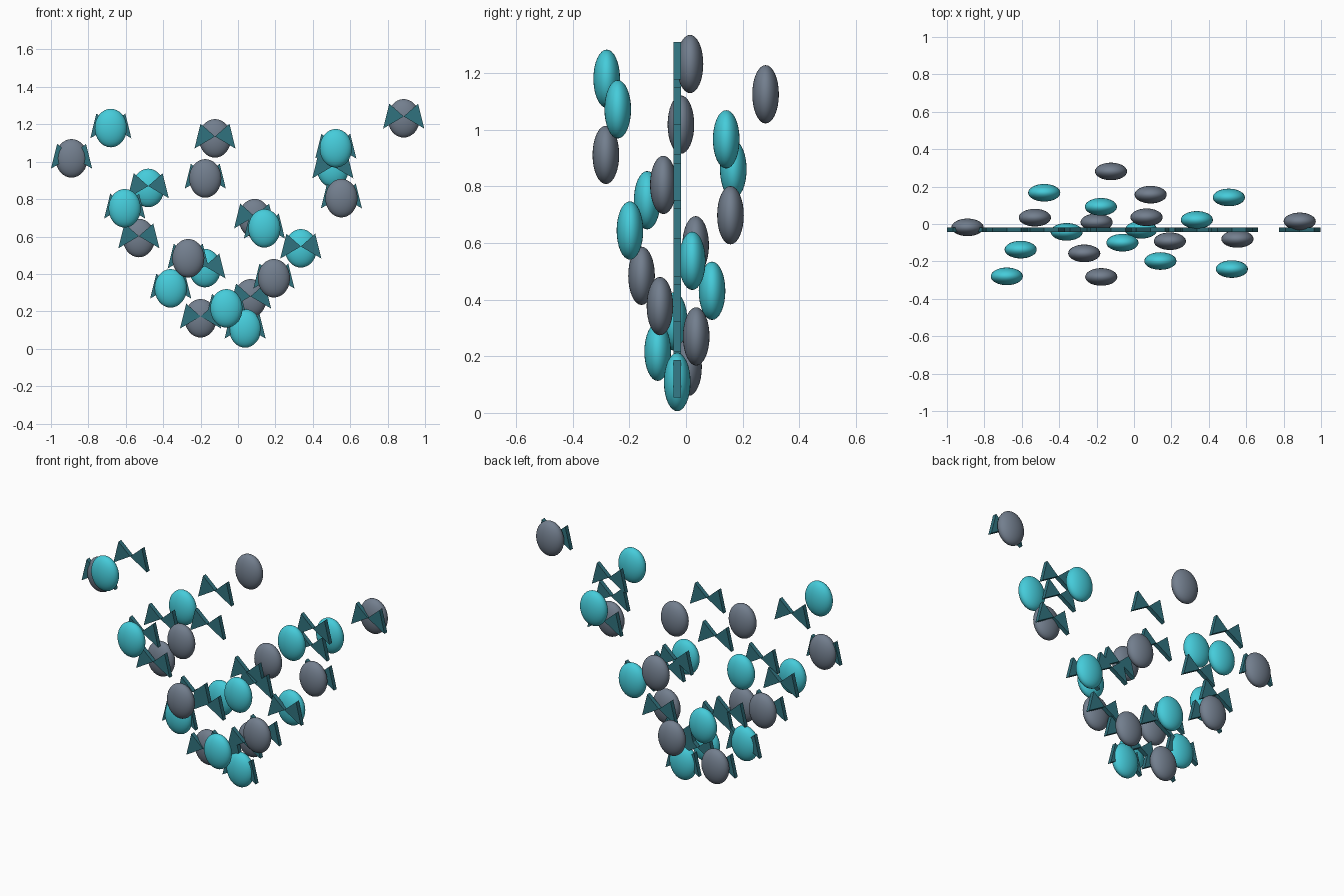
import bpy, bmesh
from mathutils import Matrix

if "Cube" in bpy.data.objects:
    bpy.data.objects.remove(bpy.data.objects["Cube"])


def material(name, rgb):
    m = bpy.data.materials.new(name)
    m.diffuse_color = (*rgb, 1)
    m.use_nodes = True
    m.node_tree.nodes["Principled BSDF"].inputs["Base Color"].default_value = m.diffuse_color
    return m


TEAL = material("teal", (0.06, 0.60, 0.70))
SLATE = material("slate", (0.17, 0.21, 0.27))
DARK = material("dark_teal", (0.03, 0.17, 0.21))

TIE_Y, TIE_T = -0.031, 0.013   # all ties share one plane; half thickness


def make_object(name, bm, mat, loc):
    me = bpy.data.meshes.new(name)
    bm.to_mesh(me)
    bm.free()
    me.materials.append(mat)
    ob = bpy.data.objects.new(name, me)
    ob.location = loc
    bpy.context.collection.objects.link(ob)
    return ob


# Flattened smooth egg-shaped body
def body(name, loc, mat):
    bm = bmesh.new()
    bmesh.ops.create_uvsphere(bm, u_segments=32, v_segments=16, radius=1,
                              matrix=Matrix.Diagonal((0.086, 0.047, 0.103, 1)))
    for f in bm.faces:
        f.smooth = True
    make_object(name, bm, mat, loc)


# Pair of flat triangular wings meeting at the centre
def wings(name, x, z):
    bm = bmesh.new()
    for s in (-1, 1):
        outline = [(0, 0.01), (s * 0.077, 0.078), (s * 0.11, -0.055)]
        face = bm.faces.new([bm.verts.new((px, -TIE_T, pz)) for px, pz in outline])
        ext = bmesh.ops.extrude_face_region(bm, geom=[face])
        verts = [g for g in ext["geom"] if isinstance(g, bmesh.types.BMVert)]
        bmesh.ops.translate(bm, verts=verts, vec=(0, 2 * TIE_T, 0))
    bmesh.ops.recalc_face_normals(bm, faces=bm.faces)
    make_object(name, bm, DARK, (x, TIE_Y, z))


# Positions of the scattered bodies
teal_spots = [
    (-0.68, -0.28, 1.18), (-0.48, 0.167, 0.86), (-0.606, -0.137, 0.751),
    (-0.177, 0.092, 0.431), (-0.36, -0.042, 0.323), (-0.062, -0.10, 0.216),
    (0.038, -0.031, 0.109), (0.141, -0.198, 0.644), (0.336, 0.022, 0.537),
    (0.507, 0.142, 0.966), (0.523, -0.241, 1.072),
]
grey_spots = [
    (-0.89, -0.018, 1.018), (-0.123, 0.281, 1.125), (-0.175, -0.283, 0.911),
    (-0.53, 0.034, 0.592), (-0.266, -0.157, 0.484), (-0.2, 0.009, 0.163),
    (0.067, 0.036, 0.27), (0.192, -0.092, 0.377), (0.089, 0.157, 0.698),
    (0.553, -0.08, 0.805), (0.886, 0.014, 1.232),
]
for label, spots, mat in (("teal", teal_spots, TEAL), ("grey", grey_spots, SLATE)):
    for i, p in enumerate(spots, 1):
        body(f"{label}_body_{i}", p, mat)
        wings(f"{label}_wings_{i}", p[0], p[2])
